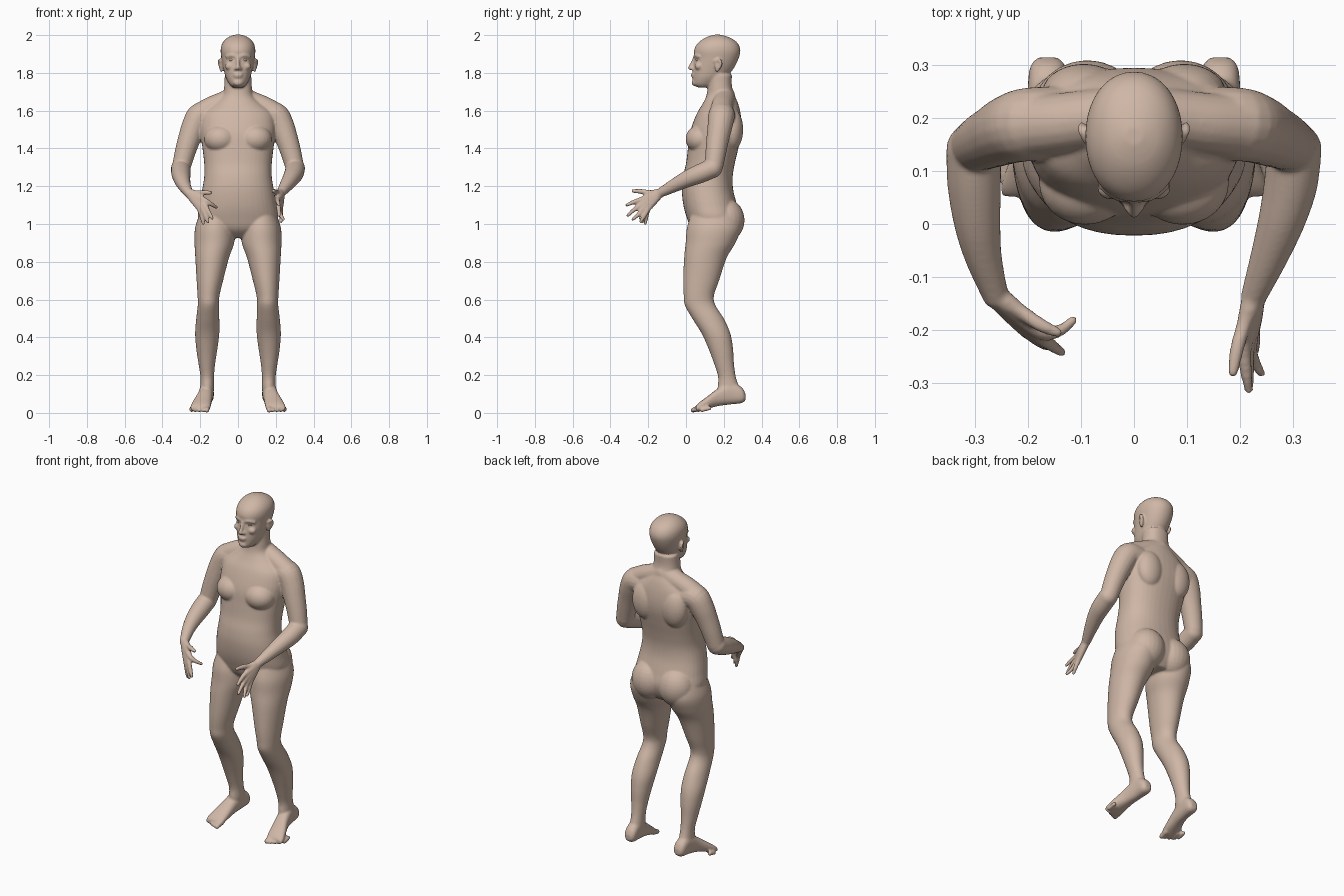
import bpy, bmesh, math
from mathutils import Vector, Matrix, Quaternion

bm = bmesh.new()


def spline(rows, steps=5):
    """Catmull-Rom interpolation of rows of numbers."""
    out = []
    for i in range(len(rows) - 1):
        p0, p1 = rows[max(i - 1, 0)], rows[i]
        p2, p3 = rows[i + 1], rows[min(i + 2, len(rows) - 1)]
        for s in range(steps):
            t = s / steps
            out.append([0.5 * (2 * b + (c - a) * t + (2 * a - 5 * b + 4 * c - d) * t * t
                               + (3 * b - a - 3 * c + d) * t ** 3)
                        for a, b, c, d in zip(p0, p1, p2, p3)])
    return out + [list(rows[-1])]


def skin(rings):
    """Closed surface through rings of points."""
    vs = [[bm.verts.new(p) for p in r] for r in rings]
    n = len(vs[0])
    for a, b in zip(vs, vs[1:]):
        for i in range(n):
            j = (i + 1) % n
            bm.faces.new((a[i], a[j], b[j], b[i]))
    bm.faces.new(vs[0][::-1])
    bm.faces.new(vs[-1])


def loft(rows, axis='Z', power=2.0, side=1, n=40):
    """Rows: position on axis, centre x, half width, low and high limit."""
    rings = []
    for pos, cx, hw, lo, hi in spline(rows):
        ring = []
        for k in range(n):
            c, s = math.cos(2 * math.pi * k / n), math.sin(2 * math.pi * k / n)
            x = side * (cx + hw * math.copysign(abs(c) ** (2 / power), c))
            w = (lo + hi) / 2 + (hi - lo) / 2 * math.copysign(abs(s) ** (2 / power), s)
            ring.append((x, w, pos) if axis == 'Z' else (x, pos, w))
        rings.append(ring)
    skin(rings)


def blob(c, r):
    m = Matrix.Translation(c) @ Matrix.Diagonal((*r, 1))
    bmesh.ops.create_uvsphere(bm, u_segments=24, v_segments=16, radius=1, matrix=m)


def tube(rows, n=18):
    """Round limb through rows of x, y, z, radius with ball ends."""
    pts = spline(rows)
    pos = [Vector(p[:3]) for p in pts]
    d = (pos[1] - pos[0]).normalized()
    q = Vector((0, 0, 1)).rotation_difference(d)
    rings = []
    for i, p in enumerate(pts):
        nd = (pos[min(i + 1, len(pos) - 1)] - pos[max(i - 1, 0)]).normalized()
        q = d.rotation_difference(nd) @ q
        d = nd
        rings.append([pos[i] + q @ Vector((math.cos(2 * math.pi * k / n) * p[3],
                                           math.sin(2 * math.pi * k / n) * p[3], 0))
                      for k in range(n)])
    skin(rings)
    for p in (pts[0], pts[-1]):
        blob(p[:3], (p[3],) * 3)


# torso and neck
loft([(0.925, 0, .06, .08, .24), (.97, 0, .18, .03, .27), (1.03, 0, .212, .005, .285),
      (1.10, 0, .204, -.014, .27), (1.18, 0, .19, -.022, .25), (1.25, 0, .179, -.016, .247),
      (1.32, 0, .179, .0, .258), (1.40, 0, .188, .01, .277), (1.47, 0, .198, .018, .292),
      (1.53, 0, .2, .035, .295), (1.59, 0, .185, .06, .288), (1.64, 0, .125, .09, .275),
      (1.68, 0, .082, .108, .258), (1.73, 0, .073, .115, .243), (1.79, 0, .07, .115, .243)],
     power=2.25)

# head
loft([(1.722, 0, .025, .065, .12), (1.738, 0, .044, .04, .16), (1.77, 0, .062, .036, .2),
      (1.80, 0, .072, .036, .235), (1.84, 0, .081, .04, .262), (1.88, 0, .088, .045, .28),
      (1.915, 0, .092, .042, .288), (1.945, 0, .088, .053, .281), (1.97, 0, .074, .077, .261),
      (1.99, 0, .05, .11, .225), (2.002, 0, .018, .148, .185)], power=2.1)
# nose, lips, chin
tube([(0, .046, 1.885, .008), (0, .034, 1.855, .009), (0, .022, 1.826, .012)])
blob((0, .037, 1.791), (.026, .011, .006))
blob((0, .038, 1.78), (.021, .011, .007))
blob((0, .046, 1.748), (.026, .016, .018))

for s in (-1, 1):
    # face details
    blob((s * .012, .036, 1.822), (.011, .013, .009))
    tube([(s * .014, .047, 1.888, .008), (s * .035, .053, 1.893, .009), (s * .058, .07, 1.886, .009)])
    blob((s * .045, .068, 1.835), (.025, .022, .02))
    tube([(s * .088, .155, 1.86, .008), (s * .098, .175, 1.868, .008),
          (s * .098, .185, 1.845, .008), (s * .088, .165, 1.812, .008)])
    blob((s * .088, .168, 1.84), (.01, .017, .03))
    # chest, shoulder blade, buttock, trapezius
    blob((s * .092, .078, 1.45), (.088, .08, .075))
    blob((s * .095, .245, 1.5), (.08, .058, .11))
    blob((s * .088, .21, 1.02), (.105, .1, .115))
    tube([(0, .2, 1.675, .06), (s * .075, .198, 1.645, .057), (s * .14, .19, 1.617, .058),
          (s * .2, .185, 1.58, .062)])
    # leg
    loft([(1.06, .12, .08, .03, .27), (.98, .122, .105, .005, .29), (.90, .125, .105, -.002, .262),
          (.82, .137, .089, -.01, .215), (.70, .149, .07, -.015, .175), (.62, .156, .058, -.012, .148),
          (.57, .157, .056, -.006, .156), (.50, .16, .061, .033, .2), (.42, .163, .064, .083, .235),
          (.34, .165, .056, .119, .249), (.26, .165, .044, .149, .254), (.19, .163, .036, .17, .264),
          (.13, .163, .036, .168, .284), (.09, .165, .034, .18, .3)], side=s)
    # foot and toes
    loft([(.315, .163, .018, .068, .1), (.295, .163, .034, .052, .135), (.235, .166, .037, .045, .165),
          (.17, .175, .04, .036, .13), (.11, .19, .049, .02, .085), (.07, .199, .053, .008, .055),
          (.052, .202, .048, .006, .036)], axis='Y', power=2.4, side=s)
    for i in range(5):
        x, r = .163 + .0205 * i, (.015 if i == 0 else .0115)
        y = .037 + .006 * i * i / 2
        tube([(s * x, y + .04, .025, r), (s * (x + .002), y + .015, .02, r), (s * (x + .002), y, .014, r * .9)])
    # upper arm
    tube([(s * .15, .19, 1.575, .07), (s * .2, .188, 1.572, .07), (s * .232, .18, 1.52, .066),
          (s * .258, .168, 1.45, .06), (s * .28, .158, 1.38, .055), (s * .298, .148, 1.31, .05)])


def forearm_and_hand(arm, fingers):
    """Forearm path, then each digit fans out from the wrist."""
    tube(arm)
    w = arm[-1][:3]
    for i, (knuckle, mid, tip) in enumerate(fingers):
        r = .0135 if i == 0 else .012
        palm = [(a + b) / 2 for a, b in zip(w, knuckle)]
        tube([(*w, .022), (*palm, .019), (*knuckle, .0145), (*mid, r), (*tip, r * .75)])


forearm_and_hand(
    [(.303, .14, 1.295, .052), (.296, .075, 1.267, .051), (.28, .01, 1.24, .045),
     (.256, -.06, 1.205, .036), (.227, -.135, 1.165, .025)],
    [((.208, -.19, 1.165), (.195, -.235, 1.172), (.187, -.28, 1.175)),
     ((.208, -.235, 1.13), (.212, -.28, 1.115), (.217, -.313, 1.1)),
     ((.214, -.232, 1.105), (.216, -.275, 1.075), (.217, -.308, 1.045)),
     ((.22, -.22, 1.088), (.224, -.25, 1.052), (.24, -.282, 1.025)),
     ((.225, -.2, 1.08), (.228, -.22, 1.045), (.228, -.24, 1.013))])
forearm_and_hand(
    [(-.303, .14, 1.295, .052), (-.302, .075, 1.267, .051), (-.296, .0, 1.235, .044),
     (-.284, -.065, 1.203, .035), (-.262, -.135, 1.165, .025)],
    [((-.215, -.165, 1.163), (-.178, -.19, 1.167), (-.145, -.205, 1.165)),
     ((-.175, -.205, 1.125), (-.142, -.202, 1.105), (-.115, -.182, 1.088)),
     ((-.178, -.212, 1.1), (-.155, -.23, 1.062), (-.136, -.243, 1.03)),
     ((-.19, -.21, 1.085), (-.172, -.225, 1.045), (-.16, -.232, 1.01)),
     ((-.205, -.2, 1.08), (-.193, -.21, 1.04), (-.183, -.215, 1.003))])

# fuse the parts into one smooth body
bmesh.ops.recalc_face_normals(bm, faces=bm.faces)
mat = bpy.data.materials.new("skin")
mat.diffuse_color = (.62, .47, .38, 1)
mesh = bpy.data.meshes.new("body")
bm.to_mesh(mesh)
bm.free()
body = bpy.data.objects.new("body", mesh)
bpy.context.collection.objects.link(body)
mesh.materials.append(mat)
rm = body.modifiers.new("fuse", 'REMESH')
rm.mode, rm.voxel_size, rm.use_smooth_shade = 'VOXEL', .0055, True
sm = body.modifiers.new("soften", 'SMOOTH')
sm.factor, sm.iterations = .5, 7

# eyes
for name, s in (("left_eye", 1), ("right_eye", -1)):
    bpy.ops.mesh.primitive_uv_sphere_add(segments=20, ring_count=12, radius=1, location=(s * .034, .063, 1.869))
    eye = bpy.context.object
    eye.name = name
    eye.scale = (.015, .013, .008)
    bpy.ops.object.shade_smooth()
    eye.data.materials.append(mat)
